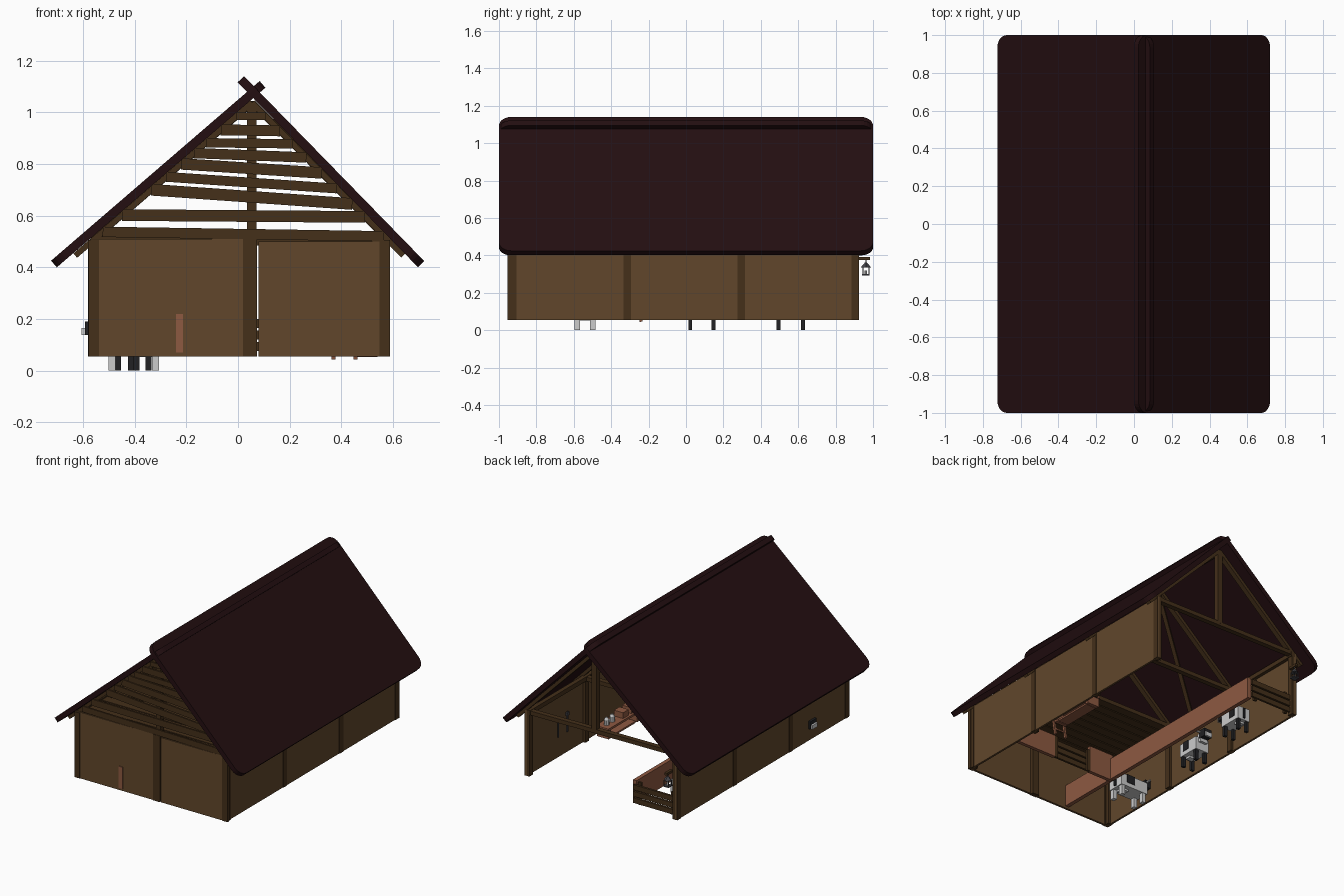
import bpy, bmesh, math
from mathutils import Vector, Matrix

if "Cube" in bpy.data.objects:
    bpy.data.objects.remove(bpy.data.objects["Cube"])


def material(name, r, g, b):
    m = bpy.data.materials.new(name)
    m.diffuse_color = (r, g, b, 1)
    m.use_nodes = True
    m.node_tree.nodes["Principled BSDF"].inputs["Base Color"].default_value = m.diffuse_color
    return m


ROOF = material("roof_thatch", .017, .0045, .0055)
WALL = material("wall_boards", .12, .062, .024)
WOOD = material("dark_timber", .058, .029, .010)
ORANGE = material("red_timber", .27, .10, .053)
BLACK = material("black", .015, .015, .017)
WHITE = material("hide_white", .62, .62, .62)
IRON = material("iron", .06, .06, .07)


def solid(name, size, mat, matrix, corner=0):
    """Box, optionally with its four local-z edges rounded."""
    bm = bmesh.new()
    bmesh.ops.create_cube(bm, size=1)
    bmesh.ops.scale(bm, vec=size, verts=bm.verts)
    if corner:
        edges = [e for e in bm.edges
                 if abs((e.verts[0].co - e.verts[1].co).normalized().z) > .9]
        bmesh.ops.bevel(bm, geom=edges, offset=corner, segments=6,
                        profile=.5, affect='EDGES')
    me = bpy.data.meshes.new(name)
    bm.to_mesh(me)
    bm.free()
    me.materials.append(mat)
    ob = bpy.data.objects.new(name, me)
    ob.matrix_world = matrix
    bpy.context.collection.objects.link(ob)
    return ob


def box(name, x0, x1, y0, y1, z0, z1, mat, base=Matrix()):
    c = Matrix.Translation(((x0 + x1) / 2, (y0 + y1) / 2, (z0 + z1) / 2))
    return solid(name, (x1 - x0, y1 - y0, z1 - z0), mat, base @ c)


def beam(name, p, q, w, h, mat, corner=0):
    """Timber from p to q, w wide and h deep."""
    p, q = Vector(p), Vector(q)
    d = (q - p).normalized()
    side = d.cross(Vector((0, 1, 0) if abs(d.z) > .95 else (0, 0, 1))).normalized()
    up = d.cross(side) * -1
    m = Matrix((d, up.cross(d), up)).transposed().to_4x4()
    m.translation = (p + q) / 2
    return solid(name, ((q - p).length, w, h), mat, m, corner)


def cyl(name, x, y, z0, z1, r, mat, r2=None, sides=10):
    bm = bmesh.new()
    bmesh.ops.create_cone(bm, cap_ends=True, segments=sides, radius1=r,
                          radius2=r if r2 is None else r2, depth=z1 - z0)
    me = bpy.data.meshes.new(name)
    bm.to_mesh(me)
    bm.free()
    me.materials.append(mat)
    ob = bpy.data.objects.new(name, me)
    ob.location = (x, y, (z0 + z1) / 2)
    bpy.context.collection.objects.link(ob)


# Two crossing roof slabs with rounded corners
beam("roof_left", (-.7125, 0, .4125), (.095, 0, 1.108), 2, .034, ROOF, .065)
beam("roof_right", (.7085, 0, .4125), (.011, 0, 1.128), 2, .034, ROOF, .065)

# Side walls and posts
FRAMES = (-.925, -.315, .295, .905)
for s, side in ((-1, "left"), (1, "right")):
    a, b = sorted((s * .563, s * .577))
    box(f"{side}_wall", a, b, -.95, .925, .055, .505, WALL)
    a, b = sorted((s * .545, s * .581))
    for y in FRAMES:
        box(f"{side}_post", a, b, y - .02, y + .02, .055, .505, WOOD)
    beam(f"{side}_wall_plate", (s * .555, -.945, .495), (s * .555, .925, .495), .03, .03, WOOD)

# Front wall in two panels with a narrow gap, and its posts
box("front_wall_left", -.57, .03, -.95, -.935, .055, .51, WALL)
box("front_wall_right", .08, .57, -.95, -.935, .055, .5, WALL)
box("front_middle_post", .02, .073, -.954, -.92, .055, .51, WOOD)
for x in (-.558, .568):
    box("front_edge_post", x - .02, x + .02, -.954, -.93, .055, .505, WOOD)

# Roof frames: rafters, tie beam and king post
for y in FRAMES:
    beam("rafter_left", (-.63, y, .445), (.055, y, 1.037), .035, .022, WOOD)
    beam("rafter_right", (.64, y, .445), (.055, y, 1.037), .035, .022, WOOD)
    beam("tie_beam", (-.56, y, .505), (.57, y, .493), .035, .028, WOOD)
    box("king_post", .034, .072, y - .018, y + .018, .5, 1.03, WOOD)
beam("ridge_beam", (.055, -.94, 1.028), (.055, .92, 1.028), .025, .025, WOOD)

# Wind braces lying under the slopes
for x, z in ((-.56, .507), (.57, .517)):
    beam("wind_brace", (.055, .295, 1.037), (x, -.1, z), .025, .018, WOOD)

# Uneven gable slats: height at left end, at right end, depth
for zl, zr, h in ((.537, .52, .04), (.602, .595, .045), (.70, .645, .045),
                  (.75, .705, .038), (.80, .765, .044), (.842, .825, .04),
                  (.882, .878, .036), (.932, .928, .042), (.985, .985, .03)):
    xl = -.63 + (zl - .445) / .592 * .685
    xr = .64 - (zr - .445) / .592 * .585
    beam("gable_slat", (xl, -.945, zl), (xr, -.945, zr), .012, h, WOOD)

# Loft deck of cross planks, with ladder
for i in range(9):
    y = -.92 + i * .07
    box("loft_plank", -.55, .55, y, y + .062, .488, .502, WOOD)
for x in (.37, .455):
    beam("ladder_rail", (x, -.24, .045), (x, -.32, .53), .015, .015, ORANGE)
for i in range(7):
    t = (i + .7) / 7.5
    y, z = -.24 - .08 * t, .045 + .485 * t
    beam("ladder_rung", (.37, y, z), (.455, y, z), .01, .01, ORANGE)

# Long stall partition, and a cross partition with a slatted gate
box("stall_partition", -.24, -.212, -.955, .88, .07, .22, ORANGE)
box("cross_partition_left", -.23, -.04, -.51, -.485, .065, .25, ORANGE)
box("cross_partition_right", .25, .56, -.51, -.485, .065, .22, ORANGE)
for z in (.075, .12, .165):
    box("pen_gate_slat", -.05, .26, -.515, -.5, z, z + .035, WOOD)
for x in (-.03, .24):
    box("pen_gate_upright", x - .012, x + .012, -.5, -.485, .065, .22, WOOD)

# Slatted gate at the open back
for z in (.075, .12, .165):
    box("gate_slat", -.56, -.23, .89, .905, z, z + .035, WOOD)
for x in (-.27, -.52):
    box("gate_upright", x - .012, x + .012, .875, .89, .065, .22, WOOD)

# Work bench with jugs against the right wall
box("bench_top", .45, .55, -.15, .2, .115, .13, ORANGE)
box("bench_shelf", .46, .54, -.11, .17, .053, .065, ORANGE)
for y in (-.13, .18):
    box("bench_leg", .455, .545, y - .012, y + .012, .055, .115, ORANGE)
for y in (.09, .15):
    cyl("jug_body", .5, y, .13, .165, .018, WHITE)
    cyl("jug_neck", .5, y, .165, .18, .016, WHITE, .008)
for y in (-.1, -.01):
    box("crate", .465, .535, y - .03, y + .03, .13, .17, ORANGE)

# Tools hung on the right wall
for y in (.6, .5):
    box("tool_handle", .548, .556, y - .004, y + .004, .2, .34, IRON)
    box("tool_head", .545, .558, y - .014, y + .014, .315, .335, IRON)

# Lantern on a bracket at the back left post
box("lantern_arm", -.545, -.525, .92, .985, .375, .392, WOOD)
cyl("lantern_hook", -.535, .962, .35, .378, .003, IRON, sides=6)
cyl("lantern_roof", -.535, .962, .335, .362, .028, IRON, .005, 4)
box("lantern_base", -.555, -.515, .942, .982, .292, .3, IRON)
for dx in (-.016, .016):
    for dy in (-.016, .016):
        cyl("lantern_bar", -.535 + dx, .962 + dy, .3, .336, .003, IRON, sides=6)
cyl("lantern_candle", -.535, .962, .3, .32, .007, WHITE)


# Blocky cattle, facing local +x
def cow(x, y, turn, legs, scale):
    m = (Matrix.Translation((x, y, 0)) @ Matrix.Rotation(math.radians(turn), 4, 'Z')
         @ Matrix.Diagonal((*scale, 1)))
    box("cow_body", -.085, .08, -.04, .04, .06, .135, WHITE, m)
    box("cow_patch", -.05, .0, -.042, .042, .085, .138, BLACK, m)
    box("cow_neck", .065, .1, -.022, .022, .105, .155, WHITE, m)
    box("cow_head", .085, .14, -.023, .023, .125, .172, BLACK, m)
    box("cow_muzzle", .135, .15, -.019, .019, .125, .15, WHITE, m)
    box("cow_udder", -.06, -.02, -.018, .018, .048, .062, WHITE, m)
    box("cow_tail", -.094, -.085, -.005, .005, .07, .13, BLACK, m)
    for s in (-1, 1):
        box("cow_ear", .09, .1, s * .033 - .012, s * .033 + .012, .155, .163, WHITE, m)
        for lx in (-.07, .06):
            c = s * .028
            box("cow_leg", lx - .01, lx + .01, c - .01, c + .01, 0, .065, legs, m)


cow(-.41, -.54, 180, WHITE, (1.3, 1.5, 1.1))
cow(-.43, .09, 90, BLACK, (.95, 1.3, 1.2))
cow(-.38, .555, -90, BLACK, (1, 1.2, 1.2))
